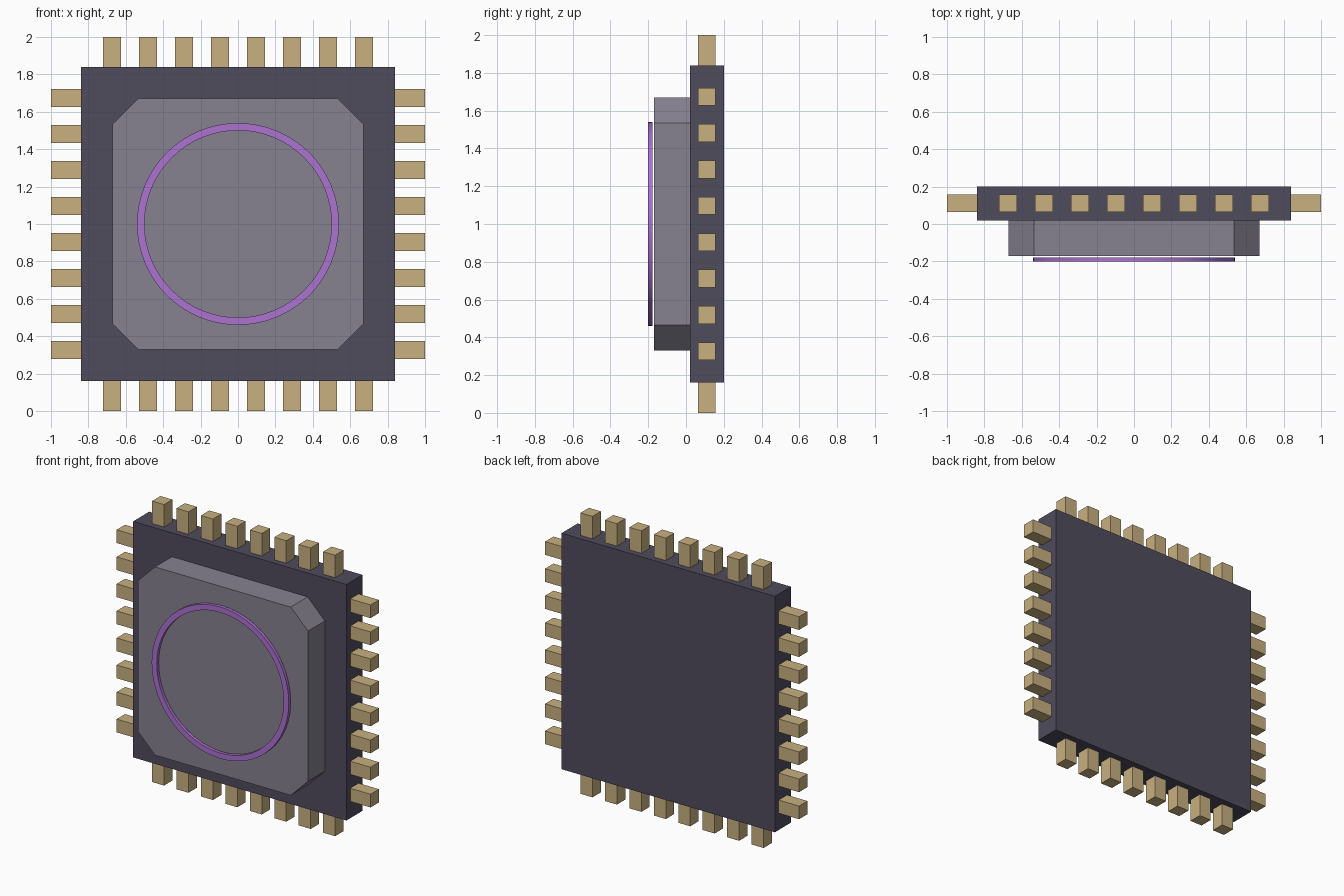
import bpy, bmesh, math
from mathutils import Vector

cube = bpy.data.objects.get("Cube")
if cube:
    bpy.data.objects.remove(cube, do_unlink=True)

MID_Z = 1.0


def material(name, rgb):
    m = bpy.data.materials.new(name)
    m.use_nodes = True
    m.diffuse_color = (*rgb, 1)
    m.node_tree.nodes["Principled BSDF"].inputs["Base Color"].default_value = (*rgb, 1)
    return m


dark = material("dark slate", (0.08, 0.072, 0.109))
grey = material("cover grey", (0.238, 0.22, 0.279))
gold = material("pin gold", (0.578, 0.434, 0.216))
purple = material("ring purple", (0.413, 0.168, 0.631))


def finish(name, bm, mat):
    bmesh.ops.recalc_face_normals(bm, faces=bm.faces)
    mesh = bpy.data.meshes.new(name)
    bm.to_mesh(mesh)
    bm.free()
    mesh.materials.append(mat)
    obj = bpy.data.objects.new(name, mesh)
    bpy.context.collection.objects.link(obj)
    return obj


def box(name, center, size, mat):
    bm = bmesh.new()
    bmesh.ops.create_cube(bm, size=1)
    for v in bm.verts:
        v.co = Vector(a * b for a, b in zip(v.co, size)) + Vector(center)
    return finish(name, bm, mat)


def extrude_y(bm, faces, depth):
    geom = bmesh.ops.extrude_face_region(bm, geom=faces)["geom"]
    moved = [g for g in geom if isinstance(g, bmesh.types.BMVert)]
    bmesh.ops.translate(bm, verts=moved, vec=(0, depth, 0))


# Square body
box("chip_body", (0, 0.11, MID_Z), (1.68, 0.18, 1.68), dark)

# Raised cover with cut corners
half, cut = 0.67, 0.535
bm = bmesh.new()
outline = []
for sx, sz in ((1, 1), (-1, 1), (-1, -1), (1, -1)):
    pair = [(sx * half, sz * cut), (sx * cut, sz * half)]
    outline += pair if sx == sz else pair[::-1]
cover = bm.faces.new([bm.verts.new((x, -0.17, MID_Z + z)) for x, z in outline])
extrude_y(bm, [cover], 0.19)
finish("cover_plate", bm, grey)

# Thin ring hovering just off the cover
SEGMENTS = 64
bm = bmesh.new()
loops = []
for radius in (0.54, 0.5):
    angles = [2 * math.pi * i / SEGMENTS for i in range(SEGMENTS)]
    loops.append([bm.verts.new((radius * math.cos(a), -0.2, MID_Z + radius * math.sin(a)))
                  for a in angles])
outer, inner = loops
faces = []
for i in range(SEGMENTS):
    j = (i + 1) % SEGMENTS
    faces.append(bm.faces.new((outer[i], outer[j], inner[j], inner[i])))
extrude_y(bm, faces, 0.022)
ring = finish("ring", bm, purple)
bpy.context.view_layer.objects.active = ring
ring.select_set(True)
bpy.ops.object.shade_smooth_by_angle(angle=math.radians(30))

# Rows of contact pins on all four edges
PINS, PITCH, WIDTH, LENGTH = 8, 0.1925, 0.094, 0.17
for i in range(PINS):
    offset = (i - (PINS - 1) / 2) * PITCH
    for side, names in ((1, ("left", "top")), (-1, ("right", "bottom"))):
        reach = side * (1 - LENGTH / 2)
        box(f"{names[0]}_pin_{i + 1}", (reach, 0.11, MID_Z + offset),
            (LENGTH, WIDTH, WIDTH), gold)
        box(f"{names[1]}_pin_{i + 1}", (offset, 0.11, MID_Z + reach),
            (WIDTH, WIDTH, LENGTH), gold)
